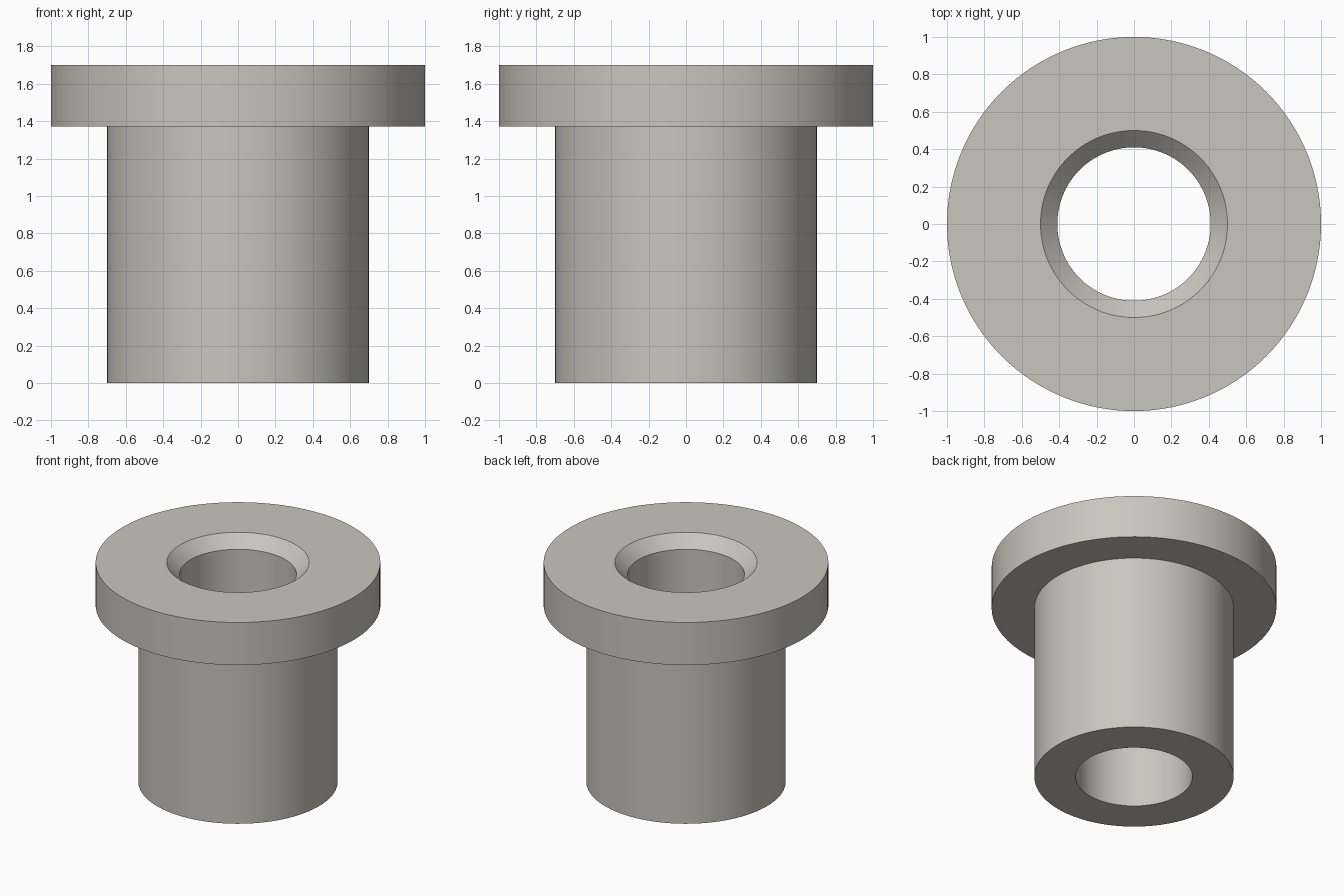
import bpy, bmesh, math
from mathutils import Matrix, Vector

cube = bpy.data.objects.get("Cube")
if cube:
    bpy.data.objects.remove(cube, do_unlink=True)

SEGMENTS = 128

# Single warm grey finish
grey = bpy.data.materials.new("warm_grey")
grey.use_nodes = True
colour = (0.58, 0.57, 0.51, 1.0)
grey.diffuse_color = colour
bsdf = next(n for n in grey.node_tree.nodes if n.type == 'BSDF_PRINCIPLED')
bsdf.inputs["Base Color"].default_value = colour


def lathe(name, profile, material):
    """Revolve a closed (radius, z) profile around the z axis."""
    bm = bmesh.new()
    verts = [bm.verts.new((r, 0, z)) for r, z in profile]
    edges = [bm.edges.new((v, verts[(i + 1) % len(verts)])) for i, v in enumerate(verts)]
    bmesh.ops.spin(bm, geom=verts + edges, cent=(0, 0, 0), axis=(0, 0, 1),
                   angle=math.tau, steps=SEGMENTS, use_duplicate=False)
    bmesh.ops.remove_doubles(bm, verts=bm.verts, dist=1e-4)
    bmesh.ops.recalc_face_normals(bm, faces=bm.faces)
    mesh = bpy.data.meshes.new(name)
    bm.to_mesh(mesh)
    bm.free()
    mesh.materials.append(material)
    obj = bpy.data.objects.new(name, mesh)
    bpy.context.collection.objects.link(obj)
    bpy.ops.object.select_all(action='DESELECT')
    obj.select_set(True)
    bpy.context.view_layer.objects.active = obj
    bpy.ops.object.shade_smooth_by_angle(angle=math.radians(30))
    return obj


# Flanged sleeve: bore, barrel, flange and chamfered mouth in one section
lathe("flanged_bushing", [
    (0.41, 0.00),   # bore, bottom
    (0.70, 0.00),   # barrel, bottom
    (0.70, 1.37),   # barrel meets flange
    (1.00, 1.37),   # flange underside
    (1.00, 1.70),   # flange top
    (0.50, 1.70),   # chamfer, outer edge
    (0.41, 1.61),   # chamfer, inner edge
], grey)
